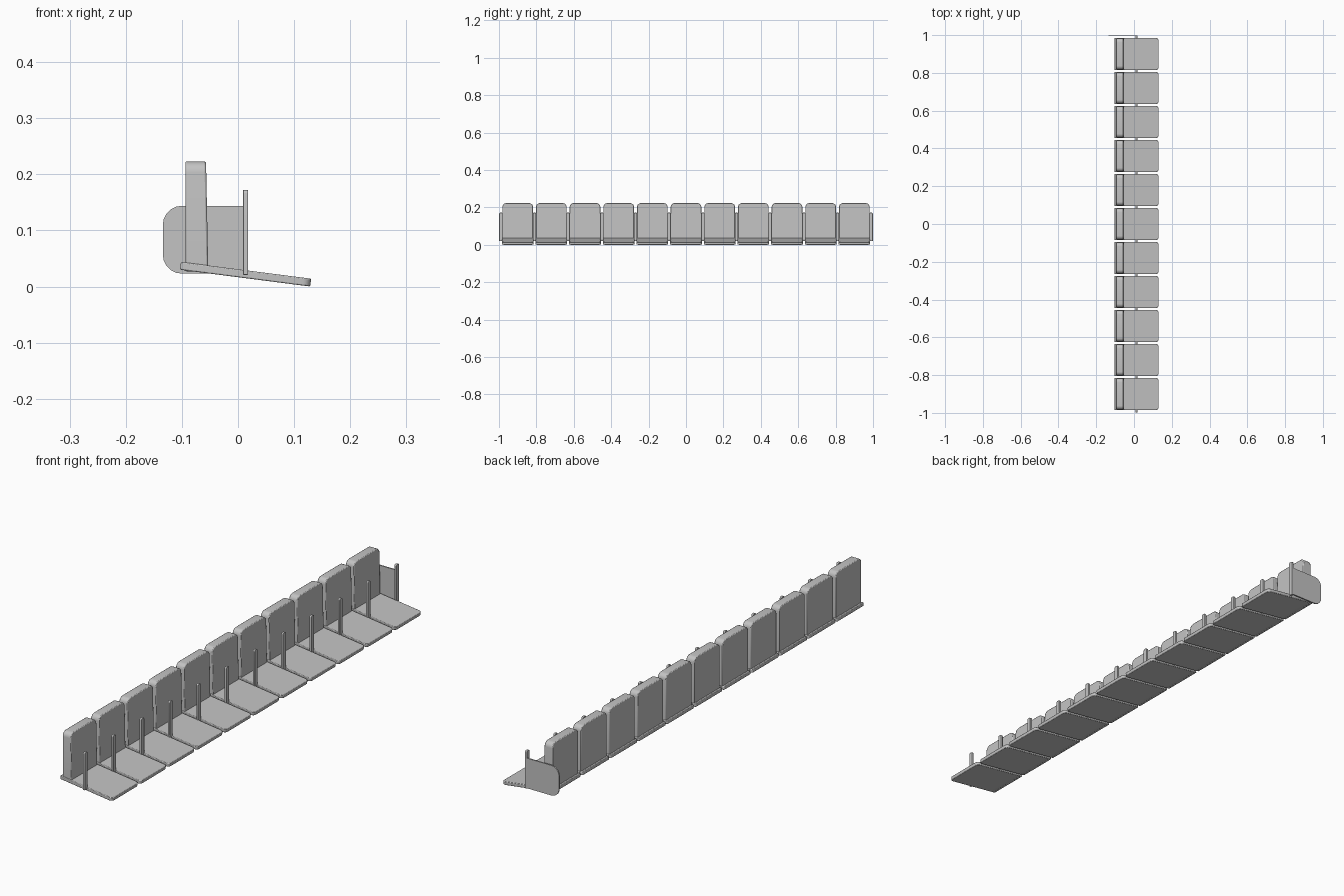
import bpy, bmesh, math
from mathutils import Matrix, Vector

cube = bpy.data.objects.get("Cube")
if cube:
    bpy.data.objects.remove(cube, do_unlink=True)

grey = bpy.data.materials.new("plain grey")
grey.use_nodes = True
colour = (0.55, 0.55, 0.55, 1)
grey.diffuse_color = colour
grey.node_tree.nodes["Principled BSDF"].inputs["Base Color"].default_value = colour

COUNT, PITCH = 11, 0.18
FIRST = -PITCH * (COUNT - 1) / 2


def rounded_rect(u0, u1, v0, v1, radii, steps=5):
    """Outline from the low corner, anticlockwise, one radius per corner."""
    corners = [(u0, v0, 1, 1), (u1, v0, -1, 1), (u1, v1, -1, -1), (u0, v1, 1, -1)]
    pts = []
    for k, ((u, v, su, sv), r) in enumerate(zip(corners, radii)):
        if r == 0:
            pts.append((u, v))
            continue
        for s in range(steps + 1):
            a = math.pi + (k + s / steps) * math.pi / 2
            pts.append((u + su * r + r * math.cos(a), v + sv * r + r * math.sin(a)))
    return pts


def prism(name, outline, axis, low, high, bevel=0.0):
    """Extrude an outline along an axis between two levels."""
    place = {"x": lambda u, v, w: (w, u, v),
             "y": lambda u, v, w: (u, w, v),
             "z": lambda u, v, w: (u, v, w)}[axis]
    bm = bmesh.new()
    face = bm.faces.new([bm.verts.new(place(u, v, low)) for u, v in outline])
    top = bmesh.ops.extrude_face_region(bm, geom=[face])["geom"]
    shift = Vector(place(0, 0, high - low))
    bmesh.ops.translate(bm, vec=shift, verts=[g for g in top if isinstance(g, bmesh.types.BMVert)])
    bmesh.ops.recalc_face_normals(bm, faces=bm.faces)
    mesh = bpy.data.meshes.new(name)
    bm.to_mesh(mesh)
    bm.free()
    mesh.materials.append(grey)
    obj = bpy.data.objects.new(name, mesh)
    bpy.context.collection.objects.link(obj)
    if bevel:
        mod = obj.modifiers.new("soft edges", "BEVEL")
        mod.width, mod.segments, mod.limit_method = bevel, 2, "ANGLE"
        mod.angle_limit = math.radians(40)
    bpy.context.view_layer.objects.active = obj
    obj.select_set(True)
    bpy.ops.object.shade_smooth_by_angle(angle=math.radians(35))
    obj.select_set(False)
    return obj


def repeat(obj, count, start):
    """Place linked copies of a part along the row."""
    for i in range(count):
        part = obj if i == 0 else obj.copy()
        if i:
            bpy.context.collection.objects.link(part)
        part.location.y = start + i * PITCH


# Seat pans, sloping down to the front with rounded front corners
seat = prism("seat", rounded_rect(-0.117, 0.117, -0.085, 0.085, (0.004, 0.014, 0.014, 0.004)),
             "z", -0.007, 0.007, 0.002)
seat.data.transform(Matrix.Translation((0.0135, 0, 0.022)) @ Matrix.Rotation(0.128, 4, "Y"))
repeat(seat, COUNT, FIRST)

# Backrests, rounded at the top, with the front leaning slightly back
back = prism("backrest", rounded_rect(-0.082, 0.082, 0.027, 0.223, (0, 0, 0.02, 0.02)),
             "x", -0.094, -0.053, 0.003)
for v in back.data.vertices:
    if v.co.x > -0.06:
        v.co.x -= 0.004 * (v.co.z - 0.027) / 0.196
repeat(back, COUNT, FIRST)

# Slim upright dividers between the seats and at both ends
post = prism("divider_post", rounded_rect(-0.009, 0.009, 0.021, 0.172, (0, 0, 0.006, 0.006)),
             "x", 0.009, 0.018, 0.001)
repeat(post, COUNT + 1, FIRST - PITCH / 2)

# Closing panel at the far end of the row
prism("end_panel", rounded_rect(-0.134, 0.010, 0.023, 0.144, (0.034, 0, 0, 0.034)),
      "y", 0.994, 0.999)
